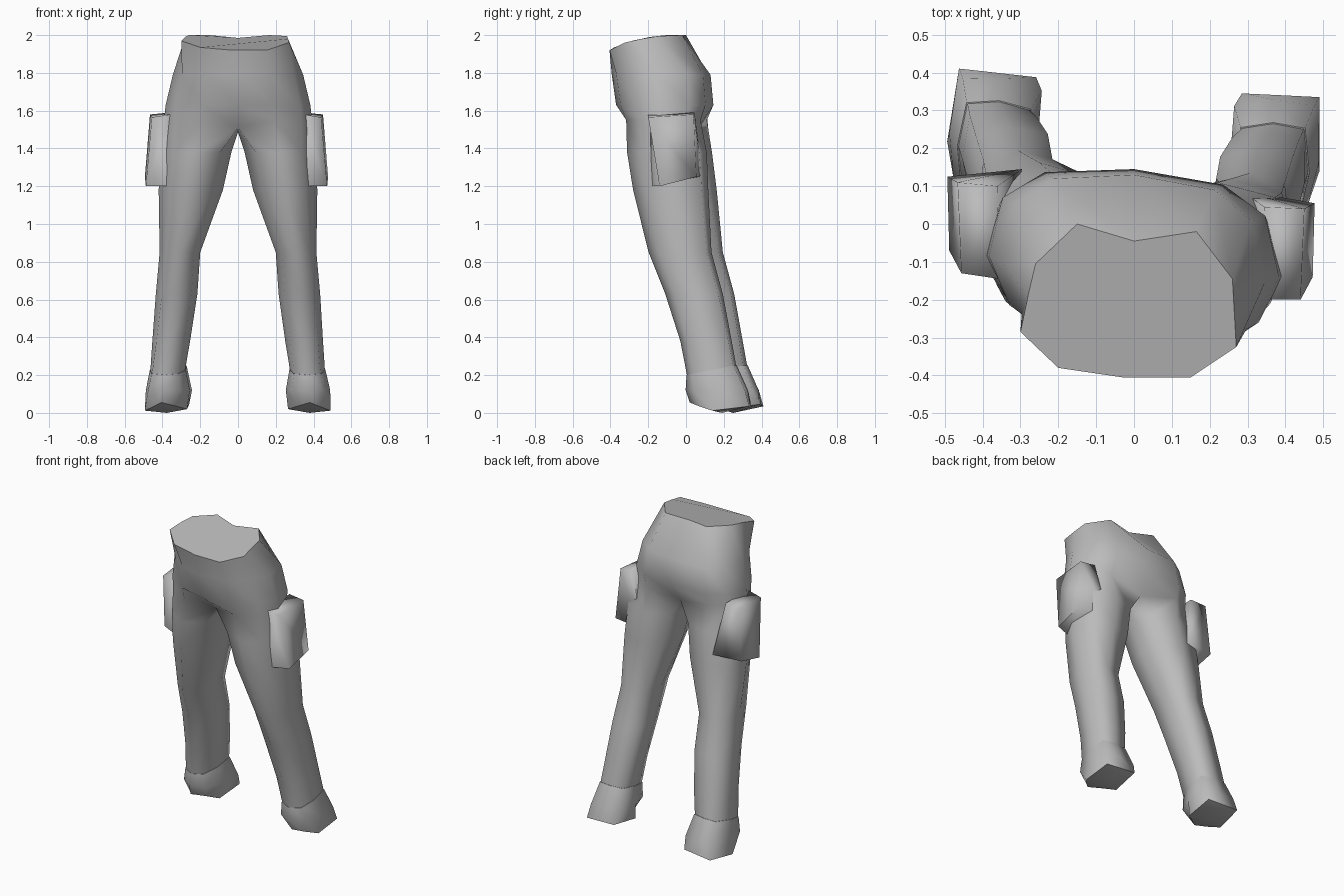
import bpy, bmesh, math
from mathutils import Vector, Matrix

if "Cube" in bpy.data.objects:
    bpy.data.objects.remove(bpy.data.objects["Cube"])

grey = bpy.data.materials.new("plain_grey")
grey.diffuse_color = (0.5, 0.5, 0.5, 1)
grey.use_nodes = True
grey.node_tree.nodes["Principled BSDF"].inputs["Base Color"].default_value = grey.diffuse_color


def finish(name, bm, caps=(), angle=85):
    for f in caps:
        for e in f.edges:
            e.smooth = False
    bmesh.ops.recalc_face_normals(bm, faces=bm.faces)
    mesh = bpy.data.meshes.new(name)
    bm.to_mesh(mesh)
    bm.free()
    mesh.materials.append(grey)
    obj = bpy.data.objects.new(name, mesh)
    bpy.context.collection.objects.link(obj)
    bpy.ops.object.select_all(action='DESELECT')
    obj.select_set(True)
    bpy.context.view_layer.objects.active = obj
    bpy.ops.object.shade_smooth_by_angle(angle=math.radians(angle))


def oval(n, start, x0, x1, y0, y1, z, front=(1, 1), back=(.7, .7)):
    """Ring of n points; each quarter (inner, outer) has its own squareness."""
    pts = []
    for i in range(n):
        a = math.radians(start + 360 * i / n)
        c, s = round(math.cos(a), 6), round(math.sin(a), 6)
        power = (front if s < 0 else back)[c > 0]
        c = math.copysign(abs(c) ** power, c) if c else 0
        s = math.copysign(abs(s) ** power, s) if s else 0
        pts.append(Vector(((x0 + x1) / 2 + c * (x1 - x0) / 2,
                           (y0 + y1) / 2 + s * (y1 - y0) / 2, z)))
    return pts


def bridge(bm, a, b):
    n = len(a)
    for i in range(n):
        j = (i + 1) % n
        bm.faces.new((a[i], a[j], b[j], b[i]))


def add(bm, pts):
    return [bm.verts.new(p) for p in pts]


def tilt(pts):
    """Ankle line rises towards the heel."""
    return [Vector((p.x, p.y, p.z + .2 * p.y)) for p in pts]


def place(pts, side):
    """The left leg is mirrored, steps back and turns towards the foot."""
    if side > 0:
        return pts
    out = []
    for p in pts:
        q = Vector((-p.x, p.y + 0.06 * max(0, min(1, (1.7 - p.z) / 0.7)), p.z))
        turn = 0.16 * max(0, min(1, (0.5 - p.z) / 0.35))
        pivot = Vector((-.38, .23, 0))
        out.append(Matrix.Rotation(-turn, 3, 'Z') @ (q - pivot) + pivot)
    return out


# Trousers: waist and hips, splitting into two legs at the crotch
bm = bmesh.new()
waist = [(-.03, -.405, 1.92), (.15, -.405, 1.92), (.27, -.325, 1.96),
         (.265, -.235, 1.98), (.26, -.145, 1.995), (.165, -.02, 2),
         (0, -.045, 1.985), (-.15, 0, 2), (-.26, -.105, 2),
         (-.28, -.19, 1.99), (-.30, -.285, 1.97), (-.2, -.38, 1.935)]
prev = add(bm, waist)
cap = bm.faces.new(prev)
for x, y0, y1, z in [(.345, -.393, .13, 1.79), (.383, -.37, .145, 1.63),
                     (.392, -.335, .115, 1.55)]:
    pts = oval(12, -90, -x, x, y0, y1, z, (1.05, 1.05))
    for p in pts:
        p.y -= 0.07 * p.x
    if z == 1.55:
        pts[0] = Vector((0, -.23, 1.51))
        pts[6] = Vector((0, .06, 1.50))
    ring = add(bm, pts)
    bridge(bm, prev, ring)
    prev = ring
crotch = bm.verts.new((0, -.08, 1.485))

# Each leg ring: inner x, outer x, front y, back y, height, four corner shapes
leg_rings = [((.035, .408, -.312, .11, 1.38), (1.1, 1.35), (.75, .6)),
             ((.08, .42, -.28, .118, 1.18), (1.05, 1.25), (.65, .55)),
             ((.20, .415, -.198, .135, .85), (1, 1.1), (.45, .5)),
             ((.215, .435, -.11, .195, .63), (.95, 1), (.35, .5)),
             ((.25, .45, -.03, .242, .38), (.9, .9), (.3, .4)),
             ((.275, .46, .005, .265, .2), (.8, .8), (.3, .35))]
for side in (1, -1):
    order = range(0, 7) if side > 0 else [0, 11, 10, 9, 8, 7, 6]
    top = [prev[i] for i in order] + [crotch]
    for r, front, back in leg_rings:
        pts = oval(8, 225, *r, front, back)
        if r[4] == .2:
            pts = tilt(pts)
        ring = add(bm, place(pts, side))
        bridge(bm, top, ring)
        top = ring
finish("trousers", bm, [cap])

# Shoes: flared cuffs ending in five-cornered, slightly tilted soles
sole = [(.32, .09, .037), (.38, .02, .055), (.435, .075, .033), (.49, .14, .012),
        (.49, .335, .035), (.39, .34, .04), (.285, .345, .045),
        (.265, .15, .02)]
for side, name in ((1, "right_shoe"), (-1, "left_shoe")):
    bm = bmesh.new()
    rings = [tilt(oval(8, 225, .272, .463, .003, .268, .2, (.8, .8), (.3, .35))),
             oval(8, 225, .253, .488, -.002, .328, .12, (.9, .9), (.3, .3)),
             [Vector(p) for p in sole]]
    rings = [add(bm, place(r, side)) for r in rings]
    caps = [bm.faces.new(rings[0])]
    bridge(bm, rings[0], rings[1])
    bridge(bm, rings[1], rings[2])
    centre = add(bm, place([Vector((.38, .19, 0))], side))[0]
    low = rings[2]
    for i in range(8):
        bm.faces.new((low[i], low[(i + 1) % 8], centre))
        bm.edges.get((low[i], low[(i + 1) % 8])).smooth = False
    finish(name, bm, caps)

# Side pockets: tapered boxes whose back and front slope into the thighs
outer = [(.44, -.2, 1.565), (.45, .04, 1.58), (.477, .055, 1.25), (.472, -.14, 1.2)]
inner = [(.34, -.2, 1.58), (.345, .045, 1.59), (.28, .09, 1.25), (.34, -.19, 1.2)]
for side, name in ((1, "right_pocket"), (-1, "left_pocket")):
    bm = bmesh.new()
    loops = []
    for loop in (outer, inner):
        loops.append(add(bm, [(x, y, z) if side > 0 else
                              (-x - .016, y + (.07 if loop is outer else .055), z)
                              for x, y, z in loop]))
    bm.faces.new(loops[0])
    bm.faces.new(loops[1])
    bridge(bm, *loops)
    finish(name, bm, angle=95)
